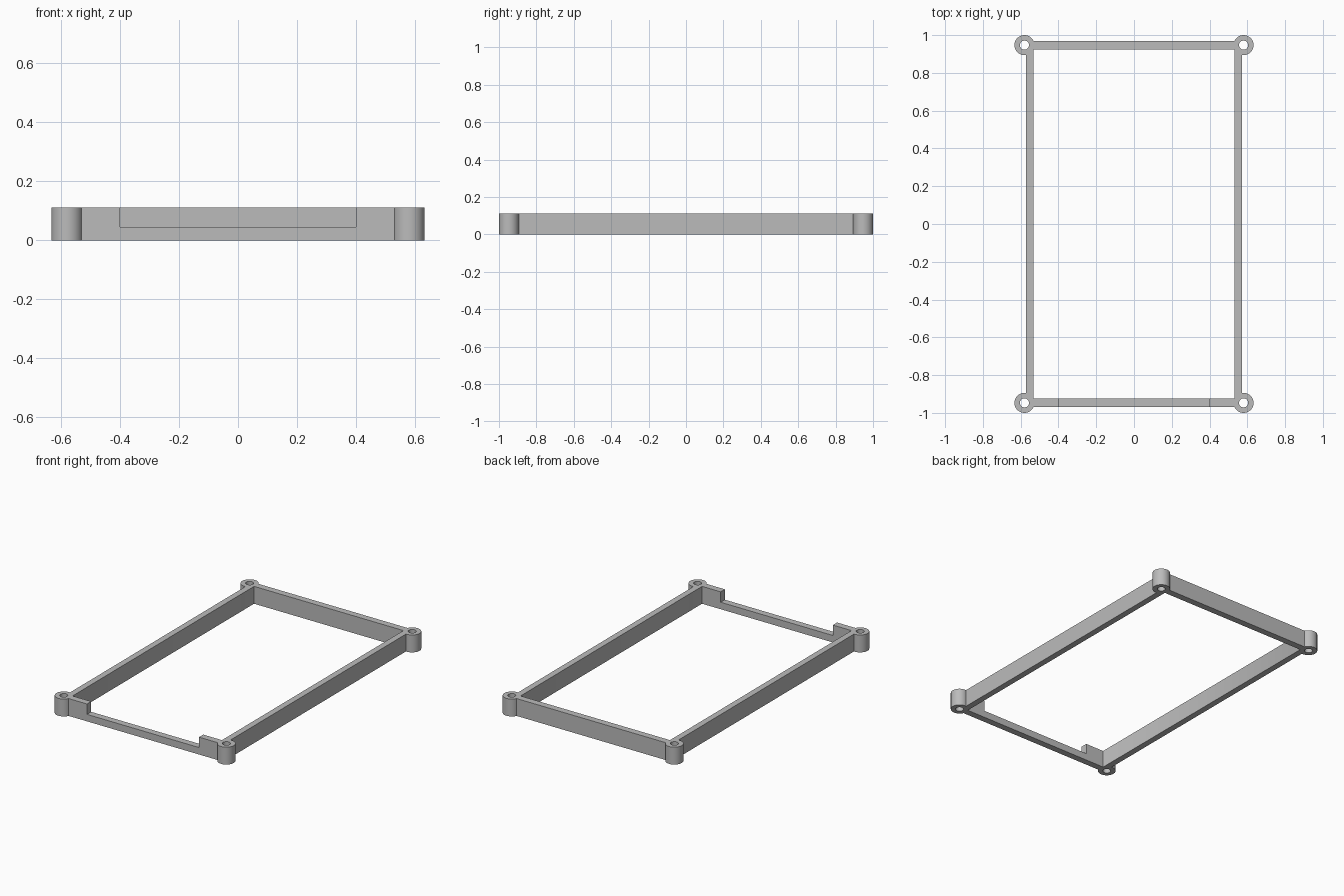
import bpy

cube = bpy.data.objects.get("Cube")
if cube:
    bpy.data.objects.remove(cube, do_unlink=True)

HEIGHT = 0.112
POST_X, POST_Y = 0.58, 0.947
POST_R, HOLE_R = 0.053, 0.024
INNER_X, OUTER_X = 0.533, 0.573
INNER_Y, OUTER_Y = 0.925, 0.968
NOTCH_X, NOTCH_Z = 0.4, 0.045

grey = bpy.data.materials.new("light_grey")
grey.use_nodes = True
colour = (0.5, 0.5, 0.5, 1)
grey.diffuse_color = colour
grey.node_tree.nodes["Principled BSDF"].inputs["Base Color"].default_value = colour


def box(name, low, high):
    centre = [(a + b) / 2 for a, b in zip(low, high)]
    bpy.ops.mesh.primitive_cube_add(size=1, location=centre)
    obj = bpy.context.object
    obj.name = name
    obj.scale = [b - a for a, b in zip(low, high)]
    bpy.ops.object.transform_apply(location=True, rotation=False, scale=True)
    obj.data.materials.append(grey)
    return obj


def cylinder(name, x, y, radius, low, high):
    bpy.ops.mesh.primitive_cylinder_add(vertices=64, radius=radius, depth=high - low,
                                        location=(x, y, (low + high) / 2))
    obj = bpy.context.object
    obj.name = name
    bpy.ops.object.transform_apply(location=True, rotation=False, scale=True)
    obj.data.materials.append(grey)
    return obj


def combine(target, tool, operation):
    mod = target.modifiers.new(operation.lower(), 'BOOLEAN')
    mod.operation = operation
    mod.solver = 'EXACT'
    mod.object = tool
    bpy.context.view_layer.objects.active = target
    bpy.ops.object.modifier_apply(modifier=mod.name)
    bpy.data.objects.remove(tool, do_unlink=True)


# Rectangular rails, hollowed from one block
frame = box("mounting_frame", (-OUTER_X, -OUTER_Y, 0), (OUTER_X, OUTER_Y, HEIGHT))
combine(frame, box("opening_cutter", (-INNER_X, -INNER_Y, -1), (INNER_X, INNER_Y, 1)),
        'DIFFERENCE')

# Wide notch in the top of the front rail
combine(frame, box("notch_cutter", (-NOTCH_X, -1, NOTCH_Z), (NOTCH_X, -0.9, 1)),
        'DIFFERENCE')

# Round corner posts with through holes
corners = [(sx * POST_X, sy * POST_Y) for sx in (-1, 1) for sy in (-1, 1)]
for x, y in corners:
    combine(frame, cylinder("corner_post", x, y, POST_R, 0, HEIGHT), 'UNION')
for x, y in corners:
    combine(frame, cylinder("hole_cutter", x, y, HOLE_R, -1, 1), 'DIFFERENCE')

bpy.ops.object.select_all(action='DESELECT')
frame.select_set(True)
bpy.context.view_layer.objects.active = frame
bpy.ops.object.shade_smooth_by_angle()
